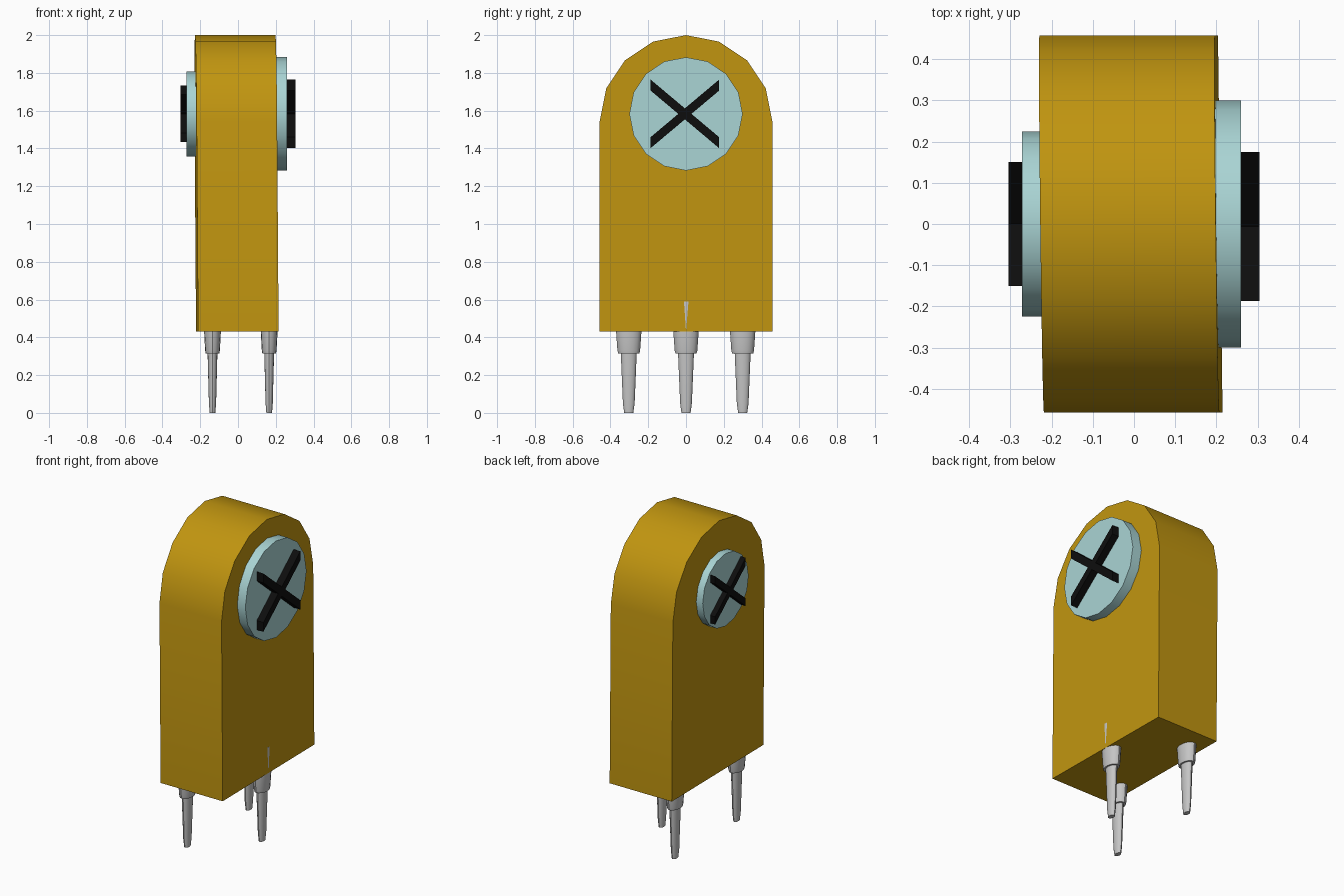
import bpy, bmesh, math

if "Cube" in bpy.data.objects:
    bpy.data.objects.remove(bpy.data.objects["Cube"])


def material(name, rgb):
    m = bpy.data.materials.new(name)
    m.diffuse_color = (*rgb, 1)
    m.use_nodes = True
    m.node_tree.nodes["Principled BSDF"].inputs["Base Color"].default_value = m.diffuse_color
    return m


AMBER = material("amber plastic", (0.53, 0.30, 0.005))
PALE = material("pale blue", (0.40, 0.66, 0.66))
BLACK = material("black", (0.004, 0.004, 0.004))
METAL = material("grey metal", (0.56, 0.56, 0.56))


def finish(name, bm, mat):
    bmesh.ops.recalc_face_normals(bm, faces=bm.faces)
    me = bpy.data.meshes.new(name)
    bm.to_mesh(me)
    bm.free()
    me.materials.append(mat)
    ob = bpy.data.objects.new(name, me)
    bpy.context.collection.objects.link(ob)
    me.polygons.foreach_set("use_smooth", [True] * len(me.polygons))
    me.set_sharp_from_angle(angle=math.radians(30))
    return ob


def loft(bm, rings):
    """Skin a closed solid through rings of equal point count."""
    loops = [[bm.verts.new(p) for p in r] for r in rings]
    n = len(loops[0])
    for a, b in zip(loops, loops[1:]):
        for i in range(n):
            j = (i + 1) % n
            bm.faces.new((a[i], a[j], b[j], b[i]))
    bm.faces.new(loops[0])
    bm.faces.new(loops[-1])


def prism_x(bm, profile, x0, x1):
    """Extrude a y-z profile along x."""
    loft(bm, [[(x, y, z) for y, z in profile] for x in (x0, x1)])


def arc(cy, cz, r, start, end, steps):
    angles = [math.radians(start + (end - start) * i / steps) for i in range(steps + 1)]
    return [(cy + r * math.cos(a), cz + r * math.sin(a)) for a in angles]


# Round-topped body, leaning very slightly
bm = bmesh.new()
profile = [(-0.457, 0.43), (0.457, 0.43)] + arc(0, 1.543, 0.457, 0, 180, 8)
prism_x(bm, profile, -0.222, 0.204)
for v in bm.verts:
    v.co.x -= 0.012 * v.co.y + 0.007 * (v.co.z - 1.2)
finish("body", bm, AMBER)

# Adjuster discs with raised crosses on both faces
DZ = 1.583
for side, r, x_in, x_face, x_out, cy, half, thick in (
        ("right", 0.30, 0.15, 0.26, 0.305, -0.006, 0.181, 0.058),
        ("left", 0.225, -0.15, -0.272, -0.305, 0.0, 0.15, 0.048)):
    bm = bmesh.new()
    prism_x(bm, arc(0, DZ, r, 0, 360, 16)[:-1], x_in, x_face)
    finish(side + "_disc", bm, PALE)
    for slope, label in ((1, "rising"), (-1, "falling")):
        bm = bmesh.new()
        rise = slope * (half - thick / 2)
        t = thick / 2
        prism_x(bm, [(cy - half, DZ - rise - t), (cy + half, DZ + rise - t),
                     (cy + half, DZ + rise + t), (cy - half, DZ - rise + t)],
                x_face - math.copysign(0.01, x_face), x_out)
        finish(f"{side}_cross_{label}_bar", bm, BLACK)

# Oval stepped pins: (height, half width in y, half width in x)
SECTIONS = [(0.0, 0.024, 0.015), (0.05, 0.031, 0.019), (0.315, 0.042, 0.026),
            (0.315, 0.056, 0.036), (0.33, 0.060, 0.039), (0.43, 0.067, 0.0444),
            (0.59, 0.070, 0.0448)]
for name, px, py in (("front_pin", -0.135, -0.303), ("middle_pin", 0.165, 0.0),
                     ("back_pin", -0.135, 0.300)):
    bm = bmesh.new()
    rings = []
    for z, ry, rx in SECTIONS:
        rings.append([(px + rx * math.cos(math.tau * i / 16),
                       py + ry * math.sin(math.tau * i / 16), z) for i in range(16)])
    loft(bm, rings)
    finish(name, bm, METAL)
